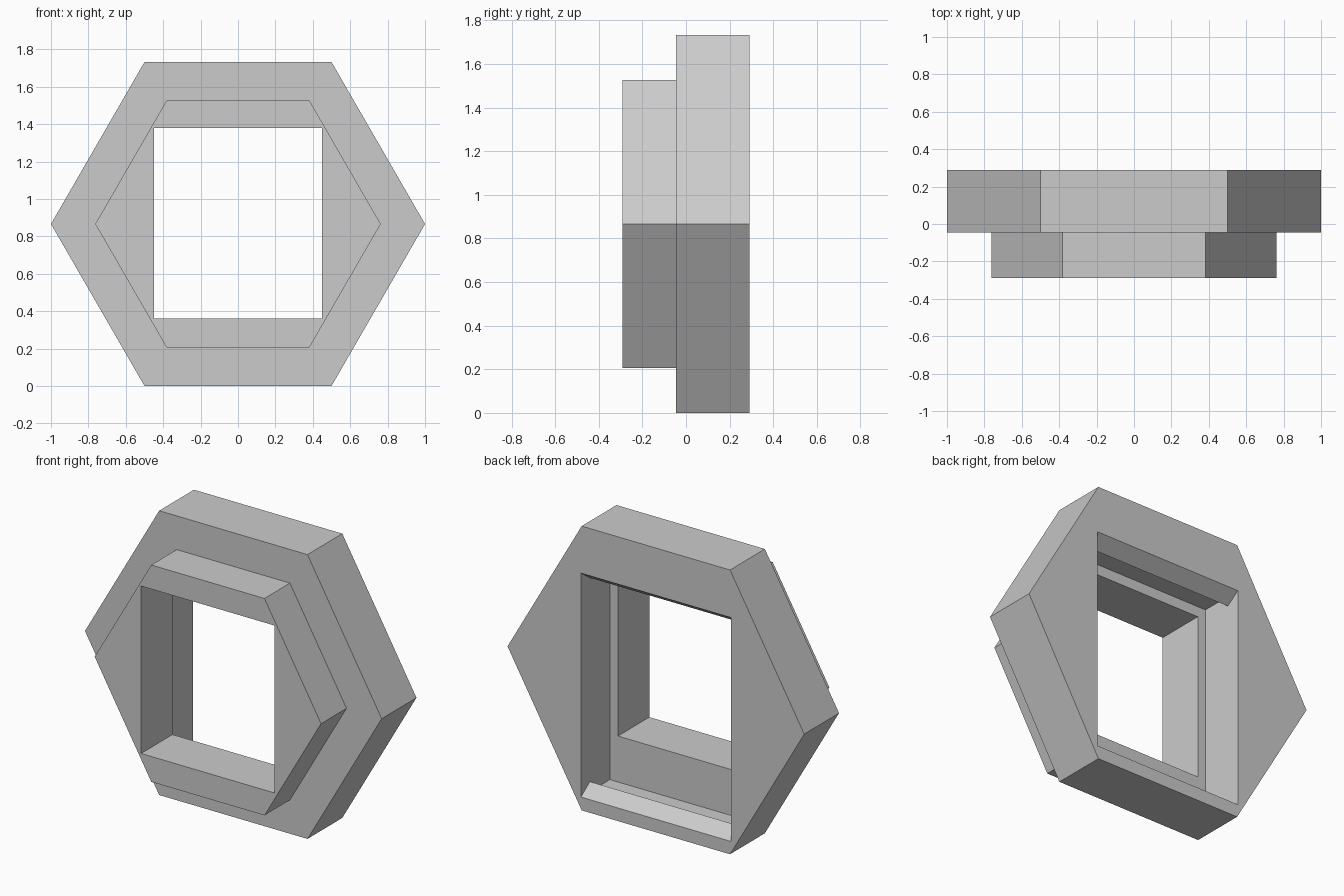
import bpy
import bmesh
from math import cos, sin, pi, sqrt
from mathutils import Vector

cube = bpy.data.objects.get("Cube")
if cube:
    bpy.data.objects.remove(cube, do_unlink=True)

MID = sqrt(3) / 2                 # height of the hexagon centre
FRONT, STEP, LEDGE, BACK = -0.29, -0.045, 0.012, 0.29
CAVITY_X, CAVITY_LOW, CAVITY_TOP = 0.505, 0.08, 1.444

grey = bpy.data.materials.new("plain grey")
grey.use_nodes = True
colour = (0.6, 0.6, 0.6, 1)
grey.diffuse_color = colour
grey.node_tree.nodes["Principled BSDF"].inputs["Base Color"].default_value = colour


def prism(name, points, offset):
    """Extrude a closed loop of 3D points by an offset vector."""
    bm = bmesh.new()
    face = bm.faces.new([bm.verts.new(p) for p in points])
    new = bmesh.ops.extrude_face_region(bm, geom=[face])["geom"]
    verts = [v for v in new if isinstance(v, bmesh.types.BMVert)]
    bmesh.ops.translate(bm, verts=verts, vec=Vector(offset))
    bmesh.ops.recalc_face_normals(bm, faces=bm.faces)
    mesh = bpy.data.meshes.new(name)
    bm.to_mesh(mesh)
    bm.free()
    mesh.materials.append(grey)
    obj = bpy.data.objects.new(name, mesh)
    bpy.context.collection.objects.link(obj)
    return obj


def hexagon(name, radius, y0, y1):
    loop = [(radius * cos(i * pi / 3), y0, MID + radius * sin(i * pi / 3)) for i in range(6)]
    return prism(name, loop, (0, y1 - y0, 0))


def box(name, half, y0, y1, low, top):
    loop = [(-half, y0, low), (half, y0, low), (half, y0, top), (-half, y0, top)]
    return prism(name, loop, (0, y1 - y0, 0))


def combine(target, tool, operation):
    mod = target.modifiers.new(operation.lower(), "BOOLEAN")
    mod.operation, mod.object, mod.solver = operation, tool, "EXACT"
    bpy.context.view_layer.objects.active = target
    bpy.ops.object.modifier_apply(modifier=mod.name)
    bpy.data.objects.remove(tool, do_unlink=True)


# Stepped hexagonal body: wide rear block with a smaller front block
body = hexagon("hexagonal_frame", 1.0, STEP, BACK)
combine(body, hexagon("front_block", 0.763, FRONT, 0.1), "UNION")

# Rear cavity and the smaller window through the front
combine(body, box("cavity", CAVITY_X, LEDGE, 0.5, CAVITY_LOW, CAVITY_TOP), "DIFFERENCE")
combine(body, box("window", 0.45, -0.5, 0.1, 0.36, 1.38), "DIFFERENCE")

# Ramped catches along the floor and ceiling of the cavity
for name, z, inward in (("bottom_catch", CAVITY_LOW, 1), ("top_catch", CAVITY_TOP, -1)):
    peak = z + 0.061 * inward
    loop = [(-CAVITY_X, BACK, z), (-CAVITY_X, BACK - 0.086, peak), (-CAVITY_X, BACK - 0.086, z)]
    prism(name, loop, (2 * CAVITY_X, 0, 0))
